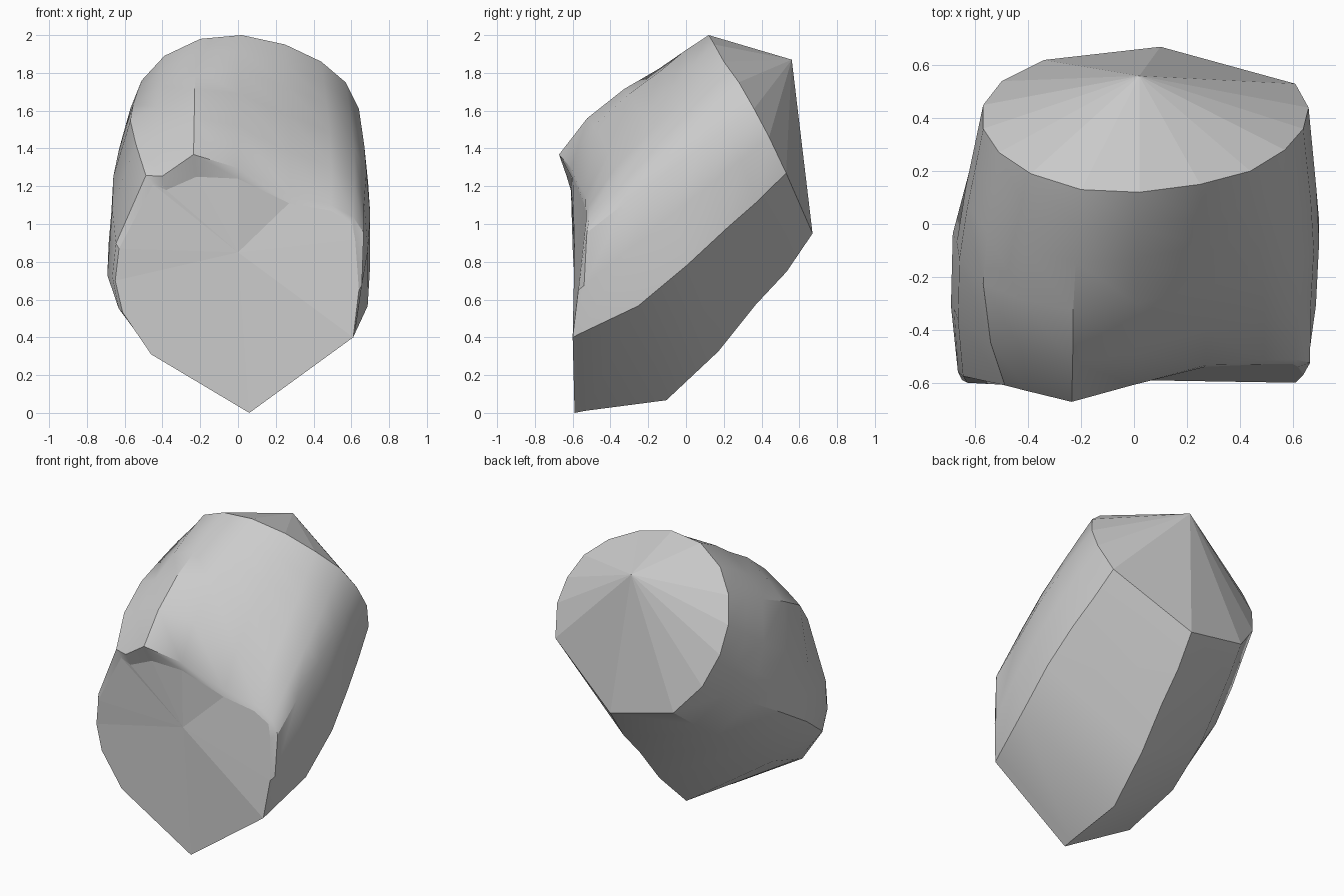
import bpy, bmesh, math
from mathutils import Vector

default_cube = bpy.data.objects.get("Cube")
if default_cube:
    bpy.data.objects.remove(default_cube, do_unlink=True)

# Each strip of the barrel: rear cap corner, front cap corner,
# then bulge sideways, bulge upwards and the share kept at the front rim
strips = [
    ((.02, .12, 2), (0, -.6, 1.24), (0, .11, .4)),
    ((.25, .15, 1.95), (.27, -.54, 1.11), (.01, .07, .3)),
    ((.44, .2, 1.86), (.49, -.53, 1.07), (.02, .04, .2)),
    ((.57, .28, 1.75), (.6, -.53, 1.01), (.03, .03, .3)),
    ((.64, .36, 1.61), (.62, -.54, .92), (.05, .02, .9)),
    ((.66, .44, 1.46), (.64, -.57, .65), (.05, 0, .3)),
    ((.61, .53, 1.27), (.61, -.6, .4), (.09, -.08, .1)),
    ((.1, .67, .95), (.06, -.59, 0), (0, -.24, .1)),
    ((-.34, .62, 1.05), (-.46, -.59, .31), (-.08, -.08, .1)),
    ((-.5, .54, 1.24), (-.61, -.59, .53), (-.13, .02, .2)),
    ((-.57, .45, 1.44), (-.65, -.59, .7), (-.06, 0, .3)),
    ((-.57, .36, 1.61), (-.63, -.6, .87), (-.06, .02, .3)),
    ((-.51, .27, 1.76), (-.45, -.61, 1.21), (-.09, .1, .4)),
    ((-.39, .19, 1.89), (-.38, -.61, 1.18), (-.04, .14, .5)),
    ((-.2, .13, 1.98), (-.22, -.61, 1.25), (-.02, .16, .8)),
]
# Position along the barrel, share of the sideways and upward bulge there
stations = [(0, 0, 0), (.15, .35, .33), (.3, .7, .5), (.5, 1, .83), (.74, .85, 1)]
front_rim = .97
sideways = Vector((1, 0, 0))
upwards = Vector((0, -.66, .75))


def strip_point(strip, along, side_share, up_share):
    """Place a point on a strip, pushed out by its bulge."""
    rear, front, (side, up, _) = strip
    point = Vector(rear).lerp(Vector(front), along)
    return point + sideways * side * side_share + upwards * up * up_share


def make_material(name, value):
    material = bpy.data.materials.new(name)
    material.use_nodes = True
    colour = (value, value, value, 1)
    material.diffuse_color = colour
    shader = material.node_tree.nodes["Principled BSDF"]
    shader.inputs["Base Color"].default_value = colour
    return material


# Barrel skin, with the overhanging rim just before the front cap
bm = bmesh.new()
rings = []
for station in stations:
    rings.append([bm.verts.new(strip_point(strip, *station)) for strip in strips])
rings.append([bm.verts.new(strip_point(strip, front_rim, strip[2][2], strip[2][2]))
              for strip in strips])
rings.append([bm.verts.new(strip[1]) for strip in strips])
count = len(strips)
for ring, following in zip(rings, rings[1:]):
    for i in range(count):
        j = (i + 1) % count
        bm.faces.new((ring[i], ring[j], following[j], following[i]))

# Pointed rear cap and flat front cap
for ring, tip in ((rings[0], (.02, .56, 1.87)), (rings[-1], (0, -.59, .85))):
    apex = bm.verts.new(tip)
    for i in range(count):
        bm.faces.new((ring[i], ring[(i + 1) % count], apex))
bmesh.ops.recalc_face_normals(bm, faces=bm.faces[:])

mesh = bpy.data.meshes.new("rock_stub")
bm.to_mesh(mesh)
bm.free()
rock = bpy.data.objects.new("rock_stub", mesh)
bpy.context.collection.objects.link(rock)
mesh.materials.append(make_material("plain grey", .6))

# Smooth barrel with crisp ridges, faceted caps
bpy.ops.object.select_all(action="DESELECT")
rock.select_set(True)
bpy.context.view_layer.objects.active = rock
bpy.ops.object.shade_smooth_by_angle(angle=math.radians(32))
for face in mesh.polygons:
    if len(face.vertices) == 3:
        face.use_smooth = False
